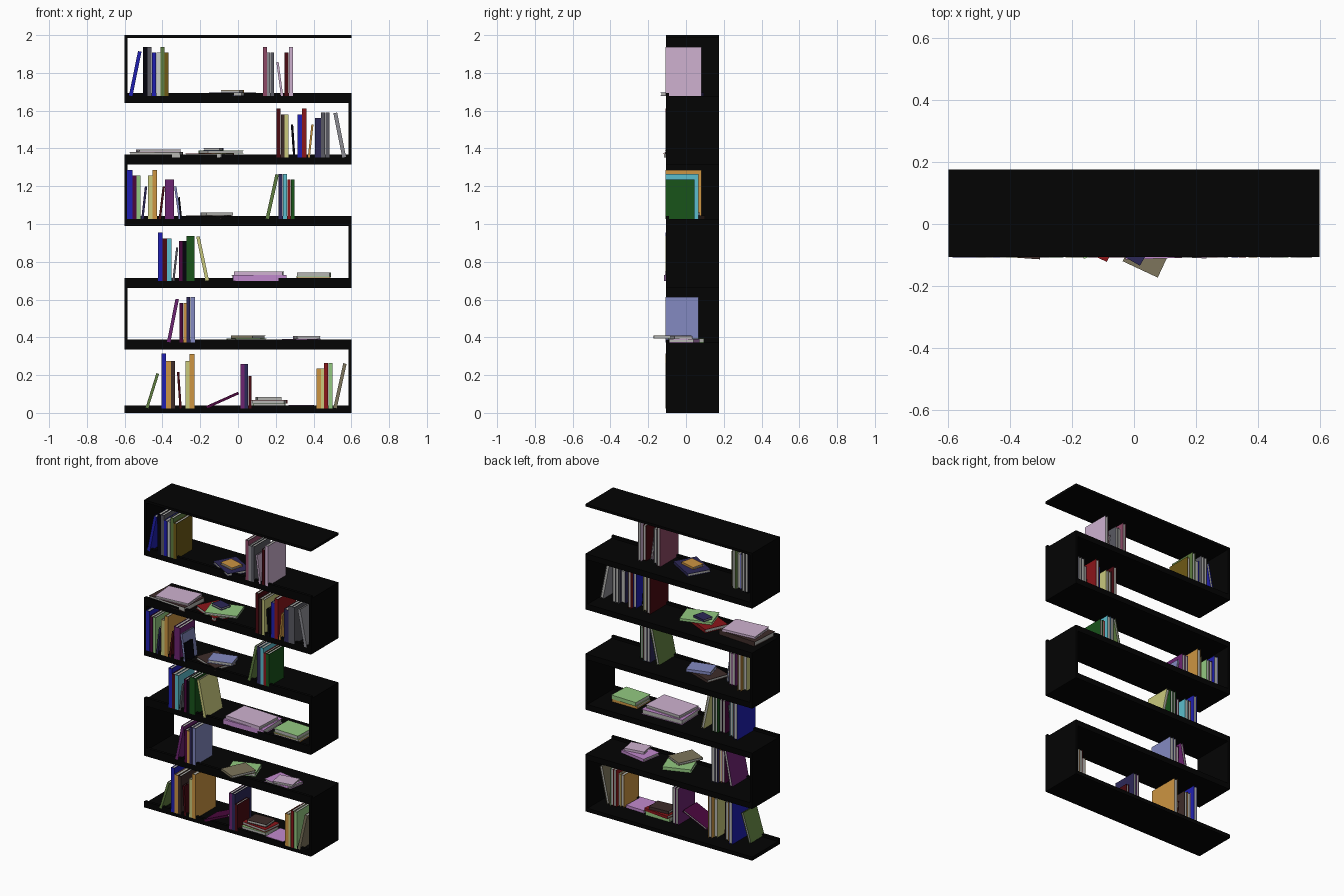
import bpy, bmesh
from math import atan2, hypot, radians, sin, pi
from mathutils import Matrix, Vector

if "Cube" in bpy.data.objects:
    bpy.data.objects.remove(bpy.data.objects["Cube"])

HEX = dict(shelf='0b0b0b', pages='b4b4b0', blue='2424b0', black='0c0c14', slate='5a5a62', white='c8cfc8',
           moss='5f7c42', olive='6e5a1c', mauve='8c4a66', grey='8a8a90', pink='cdb0cf', maroon='4a1218',
           red='8a1c20', gold='cc9444', navy='302c58', purple='6c2870', violet='c088cc', green='92c880',
           brown='40302e', lime='c8c87c', cyan='5cbccc', lavender='8288c0', forest='1e5420', taupe='7c745c',
           plum='4c1040')


def linear(h):
    return [(int(h[i:i + 2], 16) / 255) ** 2.2 for i in (0, 2, 4)] + [1]


MAT = {}
for key, value in HEX.items():
    MAT[key] = bpy.data.materials.new(key)
    MAT[key].diffuse_color = linear(value)


def add_box(bm, lo, hi, mat=0):
    lo, hi = Vector(lo), Vector(hi)
    m = Matrix.Translation((lo + hi) / 2) @ Matrix.Diagonal((*(hi - lo), 1))
    for v in bmesh.ops.create_cube(bm, size=1, matrix=m)['verts']:
        for f in v.link_faces:
            f.material_index = mat


def finish(bm, name, mats, matrix=Matrix()):
    me = bpy.data.meshes.new(name)
    bm.to_mesh(me)
    bm.free()
    for m in mats:
        me.materials.append(MAT[m])
    ob = bpy.data.objects.new(name, me)
    bpy.context.collection.objects.link(ob)
    ob.matrix_world = matrix


def box(name, lo, hi):
    bm = bmesh.new()
    add_box(bm, lo, hi)
    finish(bm, name, ['shelf'])


def book(name, col, t, d, h, matrix):
    """Thickness on x, spine at -y, height on z, centred."""
    bm = bmesh.new()
    c, e, x, y, z = 0.002, 0.004, t / 2, d / 2, h / 2
    add_box(bm, (-x, -y, -z), (-x + c, y, z))
    add_box(bm, (x - c, -y, -z), (x, y, z))
    add_box(bm, (-x + c, -y, -z), (x - c, -y + c, z))
    add_box(bm, (-x + c, -y + c, -z + e), (x - c, y - e, z - e), 1)
    finish(bm, name, [col, 'pages'], matrix)


# Zigzag bookcase frame
W, F, B = 0.6, -0.107, 0.176
S = [0.024, 0.373, 0.699, 1.026, 1.351, 1.677]
bottoms = [0] + [s - 0.037 for s in S[1:]] + [1.984]
for k, s in enumerate(S):
    box('shelf_board', (-W, F, bottoms[k]), (W, B, s))
    box('shelf_front_lip', (-W, F, s), (W, F + 0.018, s + 0.016))
    x = W - 0.015 if k % 2 == 0 else -W
    box('side_wall', (x, F, s), (x + 0.015, B, bottoms[k + 1]))
box('top_board', (-W, F, 1.984), (W, B, 2))

FRONT = -0.109


def row(k, x, *books):
    """Upright books side by side: (colour, thickness, height)."""
    for col, t, h in books:
        d = 0.73 * h
        book('upright_book', col, t - 0.001, d, h,
             Matrix.Translation((x + t / 2, FRONT + d / 2, S[k] + h / 2)))
        x += t


def lean(k, col, xb, xt, rise, t=0.016):
    """Leaning book from bottom centre xb to top centre xt."""
    a, h = atan2(xt - xb, rise), hypot(xt - xb, rise)
    d = 0.73 * h
    loc = ((xb + xt) / 2, FRONT + d / 2, S[k] + rise / 2 + t / 2 * abs(sin(a)))
    book('leaning_book', col, t, d, h, Matrix.Translation(loc) @ Matrix.Rotation(a, 4, 'Y'))


def stack(k, *books):
    """Flat books: (colour, x, y, length, depth, thickness, turn in degrees)."""
    z = S[k]
    for col, x, y, w, d, t, turn in books:
        m = Matrix.Translation((x, y, z + t / 2)) @ Matrix.Rotation(radians(turn), 4, 'Z')
        book('flat_book', col, t, d, w, m @ Matrix.Rotation(pi / 2, 4, 'Y'))
        z += t


# Top shelf
lean(5, 'blue', -0.568, -0.52, 0.235, 0.019)
row(5, -0.503, ('black', .024, .26), ('slate', .022, .26), ('blue', .024, .23), ('white', .022, .23),
    ('moss', .022, .26), ('olive', .022, .23))
row(5, 0.131, ('mauve', .022, .26), ('grey', .018, .23), ('slate', .021, .23))
lean(5, 'pink', 0.233, 0.209, 0.18, 0.012)
row(5, 0.247, ('maroon', .022, .23), ('pink', .022, .26))
stack(5, ('navy', -.03, -.02, .2, .15, .018, 150), ('gold', -.03, -.025, .105, .08, .014, 165))

# Fifth shelf
stack(4, ('brown', -.432, -.01, .27, .19, .03, 176), ('pink', -.42, -.012, .225, .165, .014, 185))
stack(4, ('red', -.15, -.008, .21, .155, .022, 155), ('green', -.09, -.01, .2, .15, .016, 198),
      ('navy', -.13, .01, .09, .07, .014, 165))
row(4, 0.203, ('maroon', .023, .26), ('brown', .021, .23), ('lime', .02, .23))
lean(4, 'black', 0.298, 0.286, 0.175, 0.012)
row(4, 0.315, ('blue', .024, .23), ('red', .024, .26))
lean(4, 'gold', 0.375, 0.394, 0.175, 0.011)
row(4, 0.406, ('navy', .034, .21), ('slate', .022, .24), ('slate', .022, .24))
lean(4, 'grey', 0.562, 0.515, 0.235, 0.02)

# Fourth shelf
row(3, -0.587, ('blue', .028, .26), ('plum', .022, .23), ('green', .02, .23))
lean(3, 'navy', -0.506, -0.487, 0.172, 0.012)
row(3, -0.478, ('lime', .026, .23), ('gold', .024, .26))
lean(3, 'maroon', -0.414, -0.393, 0.172, 0.012)
row(3, -0.386, ('purple', .024, .21), ('purple', .023, .21))
lean(3, 'lavender', -0.308, -0.332, 0.172, 0.012)
lean(3, 'black', -0.301, -0.313, 0.115, 0.01)
stack(3, ('brown', -.155, -.005, .2, .15, .018, 160), ('lavender', -.11, 0, .155, .11, .018, 196))
lean(3, 'moss', 0.155, 0.207, 0.235, 0.018)
row(3, 0.214, ('navy', .023, .24), ('cyan', .024, .24), ('red', .018, .21), ('forest', .021, .21))

# Third shelf
row(2, -0.424, ('blue', .024, .257), ('maroon', .024, .225), ('cyan', .024, .225))
lean(2, 'slate', -0.342, -0.322, 0.175, 0.011)
row(2, -0.314, ('plum', .021, .212), ('black', .021, .212), ('forest', .02, .238), ('forest', .021, .238))
lean(2, 'lime', -0.163, -0.212, 0.233, 0.018)
stack(2, ('violet', .112, -.008, .285, .205, .03, 2), ('pink', .112, -.015, .255, .18, .02, -3))
stack(2, ('gold', .4, -.01, .18, .14, .02, 180), ('green', .4, -.005, .18, .145, .025, 178))

# Second shelf
lean(1, 'purple', -0.367, -0.322, 0.228, 0.018)
row(1, -0.31, ('plum', .02, .21), ('gold', .018, .21), ('navy', .019, .24), ('lavender', .025, .24))
stack(1, ('green', .045, .0, .175, .14, .02, 200), ('taupe', .055, -.072, .125, .165, .016, -25))
stack(1, ('violet', .335, -.01, .185, .135, .018, 170), ('pink', .365, -.025, .13, .1, .015, 190))

# Bottom shelf
lean(0, 'moss', -0.482, -0.425, 0.182, 0.015)
row(0, -0.405, ('blue', .024, .29), ('gold', .026, .25), ('brown', .022, .25))
lean(0, 'maroon', -0.304, -0.317, 0.192, 0.012)
row(0, -0.278, ('lime', .022, .25), ('gold', .026, .287))
lean(0, 'plum', -0.165, 0.003, 0.075, 0.014)
row(0, 0.012, ('purple', .022, .236), ('navy', .02, .236), ('maroon', .018, .172))
stack(0, ('green', .165, -.01, .175, .135, .025, 180), ('red', .165, 0, .18, .13, .018, 174),
      ('brown', .163, .002, .135, .1, .018, 184))
stack(0, ('violet', .335, -.03, .13, .145, .018, 178))
row(0, 0.415, ('gold', .025, .21), ('lime', .016, .21), ('red', .022, .24), ('green', .022, .24))
lean(0, 'taupe', 0.514, 0.566, 0.235, 0.018)

for m in bpy.data.materials:
    if m.users and not m.is_grease_pencil:
        m.use_nodes = True
        m.node_tree.nodes["Principled BSDF"].inputs["Base Color"].default_value = m.diffuse_color
